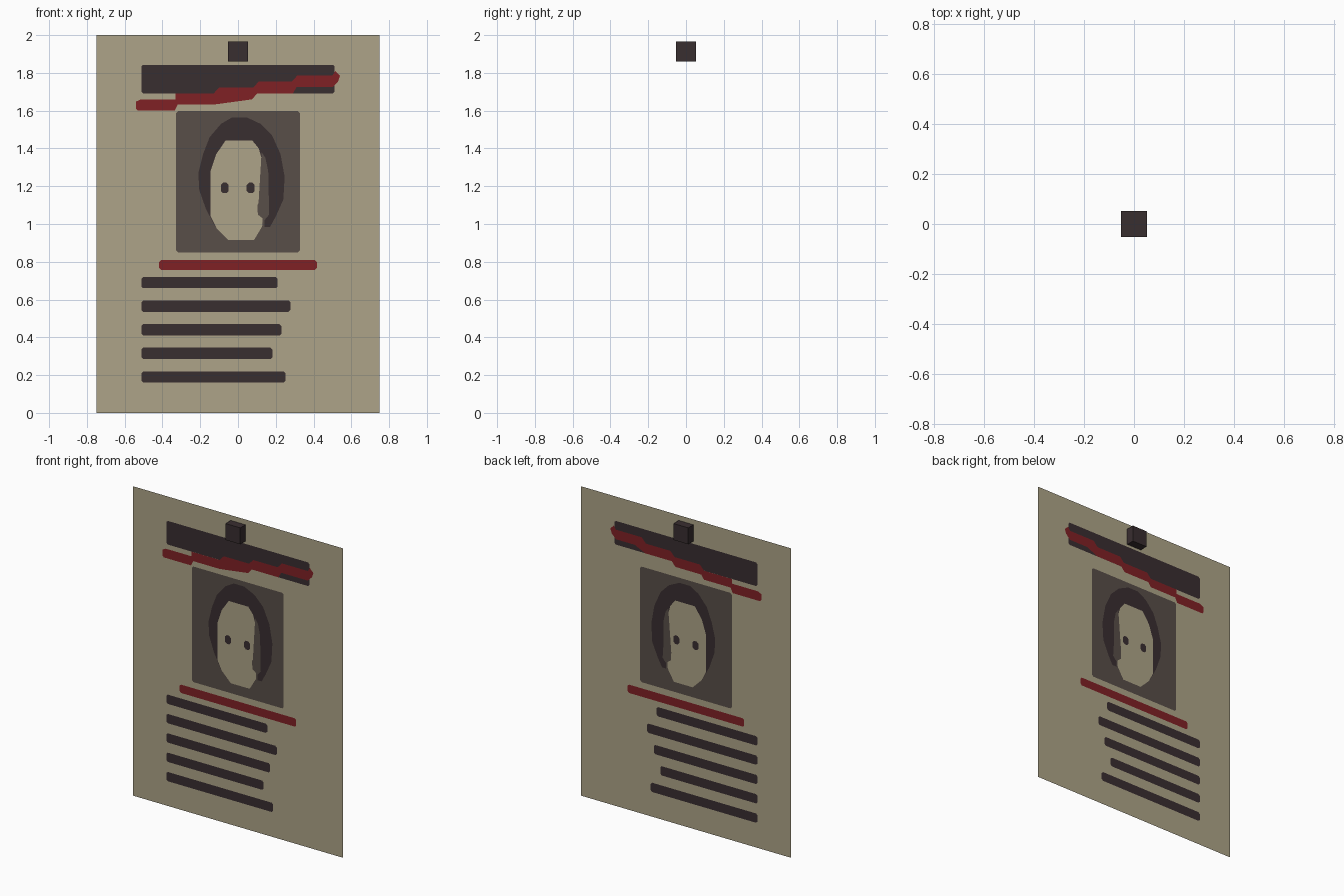
import bpy
import bmesh


def srgb(r, g, b):
    f = lambda c: c / 12.92 if c <= 0.04045 else ((c + 0.055) / 1.055) ** 2.4
    return (f(r / 255), f(g / 255), f(b / 255), 1.0)


def material(name, *rgb):
    m = bpy.data.materials.new(name)
    m.diffuse_color = srgb(*rgb)
    return m


PAPER = material("tan paper", 174, 164, 136)
DARK = material("dark ink", 57, 46, 48)
GREY = material("brown grey ink", 88, 78, 72)
RED = material("dark red ink", 128, 33, 37)
STEP = 0.0008   # gap between printed layers


def finish(name, bm, mat):
    mesh = bpy.data.meshes.new(name)
    bm.to_mesh(mesh)
    bm.free()
    mesh.materials.append(mat)
    ob = bpy.data.objects.new(name, mesh)
    bpy.context.collection.objects.link(ob)
    return ob


def plate(name, outline, layer, mat):
    """Flat print seen on both sides of the sheet; outline is clockwise (x, z)."""
    bm = bmesh.new()
    pts = outline[::-1]
    sides = (-1, 1) if layer else (-1,)
    for s in sides:
        vs = [bm.verts.new((x, s * layer * STEP, z)) for x, z in pts]
        bm.faces.new(vs if s < 0 else vs[::-1])
    bmesh.ops.triangulate(bm, faces=bm.faces[:])
    return finish(name, bm, mat)


def bar(name, x0, x1, z0, z1, layer, mat, c=0.01):
    """Rectangle with clipped corners."""
    plate(name, [(x0, z0 + c), (x0, z1 - c), (x0 + c, z1), (x1 - c, z1),
                 (x1, z1 - c), (x1, z0 + c), (x1 - c, z0), (x0 + c, z0)], layer, mat)


# paper sheet
plate("sheet", [(-0.75, 0), (-0.75, 2), (0.75, 2), (0.75, 0)], 0, PAPER)

# heading block and stepped red slash across it
bar("heading_block", -0.512, 0.512, 1.69, 1.843, 1, DARK)
plate("red_slash", [
    (-0.54, 1.61), (-0.54, 1.648), (-0.515, 1.66), (-0.33, 1.66), (-0.33, 1.69),
    (-0.13, 1.69), (-0.10, 1.722), (0.08, 1.722), (0.11, 1.754), (0.285, 1.754),
    (0.315, 1.787), (0.50, 1.787), (0.515, 1.81), (0.54, 1.785), (0.53, 1.755),
    (0.50, 1.725), (0.31, 1.725), (0.29, 1.69), (0.10, 1.69), (0.075, 1.66),
    (-0.11, 1.66), (-0.13, 1.632), (-0.32, 1.632), (-0.335, 1.60), (-0.53, 1.60)],
    2, RED)

# portrait
bar("portrait_panel", -0.328, 0.327, 0.85, 1.597, 1, GREY)
plate("portrait_hair", [
    (-0.12, 0.985), (-0.17, 1.08), (-0.205, 1.18), (-0.21, 1.27), (-0.185, 1.37),
    (-0.15, 1.46), (-0.09, 1.53), (-0.03, 1.565), (0.045, 1.565), (0.12, 1.53),
    (0.18, 1.47), (0.225, 1.37), (0.247, 1.25), (0.24, 1.13), (0.20, 1.04),
    (0.17, 0.985)], 2, DARK)
plate("portrait_face", [
    (-0.05, 0.915), (-0.115, 0.98), (-0.145, 1.04), (-0.145, 1.28), (-0.115, 1.37),
    (-0.065, 1.443), (0.075, 1.443), (0.11, 1.40), (0.13, 1.33), (0.13, 0.99),
    (0.085, 0.915)], 3, PAPER)
plate("portrait_face_shade", [
    (0.132, 0.985), (0.13, 1.03), (0.105, 1.05), (0.103, 1.10), (0.125, 1.14),
    (0.125, 1.38), (0.145, 1.35), (0.16, 1.28), (0.16, 1.10), (0.165, 1.05),
    (0.14, 1.02), (0.14, 0.985)], 4, GREY)
for side, x in (("left", -0.07), ("right", 0.067)):
    bar("portrait_eye_" + side, x - 0.021, x + 0.021, 1.163, 1.219, 4, DARK, 0.012)

# red rule and rows of dark bars
bar("red_rule", -0.417, 0.417, 0.756, 0.81, 1, RED)
for i, end in enumerate((0.21, 0.278, 0.23, 0.183, 0.252)):
    z = 0.69 - 0.125 * i
    bar("text_bar_%d" % (i + 1), -0.512, end, z - 0.03, z + 0.03, 1, DARK)

# hanging peg
bm = bmesh.new()
bmesh.ops.create_cube(bm, size=0.106)
bmesh.ops.translate(bm, verts=bm.verts[:], vec=(0, 0, 1.913))
finish("peg", bm, DARK)
